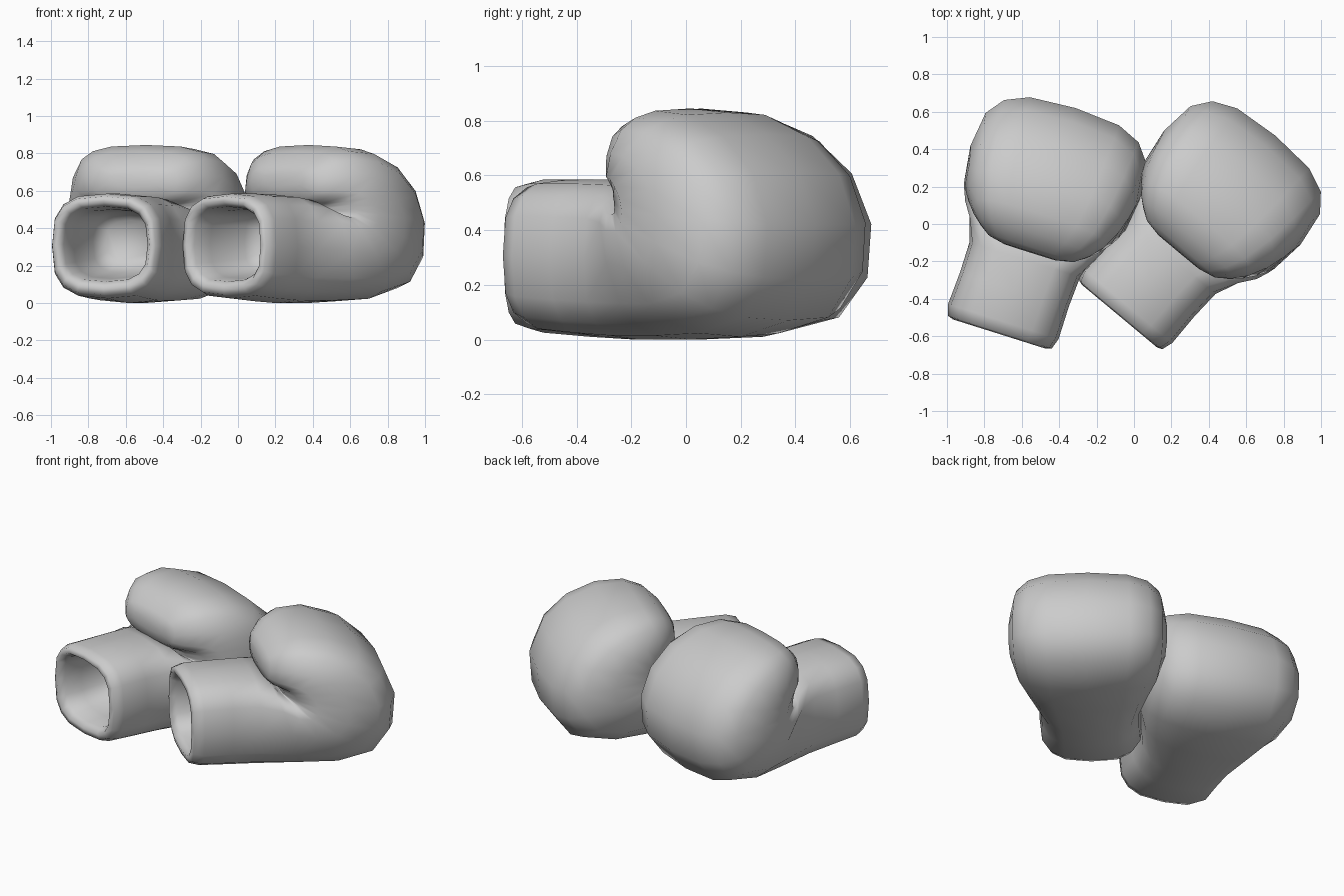
import bpy, bmesh, math
from mathutils import Matrix, Vector

SIDES = 16
# Cross-sections: (outer depth, outer z), (inner depth, inner z), half width, side shift
SECTIONS = [
    # inside of the cuff, from the blind end out to the lip
    ((0.48, 0.22), (0.48, 0.44), 0.14, 0),
    ((0.40, 0.16), (0.40, 0.49), 0.19, 0),
    ((0.15, 0.13), (0.15, 0.50), 0.22, 0),
    ((0.04, 0.115), (0.04, 0.515), 0.235, -0.005),
    # rolled lip
    ((0.00, 0.085), (0.00, 0.54), 0.26, -0.005),
    ((0.01, 0.045), (0.01, 0.57), 0.29, -0.005),
    ((0.07, 0.025), (0.07, 0.585), 0.31, -0.005),
    # cuff
    ((0.25, 0.01), (0.25, 0.585), 0.305, 0),
    ((0.42, 0.00), (0.42, 0.58), 0.31, 0.005),
    # padded hand, bending up and back over
    ((0.68, 0.00), (0.50, 0.56), 0.375, 0.015),
    ((0.92, 0.01), (0.53, 0.52), 0.435, 0.02),
    ((1.15, 0.07), (0.55, 0.50), 0.465, 0.02),
    ((1.26, 0.22), (0.56, 0.49), 0.475, 0.02),
    ((1.275, 0.42), (0.56, 0.49), 0.475, 0.02),
    ((1.20, 0.61), (0.56, 0.49), 0.465, 0.02),
    ((1.05, 0.75), (0.56, 0.50), 0.45, 0.02),
    ((0.86, 0.83), (0.56, 0.51), 0.42, 0.02),
    ((0.68, 0.845), (0.54, 0.52), 0.37, 0.02),
    # rounded finger end, pressed down on the cuff
    ((0.57, 0.81), (0.51, 0.53), 0.31, 0.02),
    ((0.495, 0.74), (0.48, 0.56), 0.24, 0.02),
    ((0.47, 0.70), (0.465, 0.62), 0.15, 0.02),
]


def signed_pow(v, p):
    return math.copysign(abs(v) ** p, v)


def glove(name, x, y, turn):
    """Sweep rounded-square sections along the curled hand."""
    bm = bmesh.new()
    rings = []
    for outer, inner, width, shift in SECTIONS:
        o, i = Vector((shift, *outer)), Vector((shift, *inner))
        mid, half = (o + i) / 2, (i - o) / 2
        ring = []
        for k in range(SIDES):
            a = math.tau * k / SIDES
            u = signed_pow(math.cos(a), 2 / 3)
            v = signed_pow(math.sin(a), 2 / 3)
            ring.append(bm.verts.new(mid + half * v + Vector((width * u, 0, 0))))
        rings.append(ring)
    for r, s in zip(rings, rings[1:]):
        for k in range(SIDES):
            n = (k + 1) % SIDES
            bm.faces.new((r[k], r[n], s[n], s[k]))
    bm.faces.new(rings[0])
    bm.faces.new(rings[-1])
    bmesh.ops.recalc_face_normals(bm, faces=bm.faces)
    mesh = bpy.data.meshes.new(name)
    bm.transform(Matrix.Translation((x, y, 0)) @ Matrix.Rotation(math.radians(turn), 4, 'Z'))
    bm.to_mesh(mesh)
    bm.free()
    for p in mesh.polygons:
        p.use_smooth = True
    obj = bpy.data.objects.new(name, mesh)
    bpy.context.collection.objects.link(obj)
    return obj


glove("left_glove", -0.715, -0.59, -17.5)
glove("right_glove", -0.075, -0.495, -39.8)
